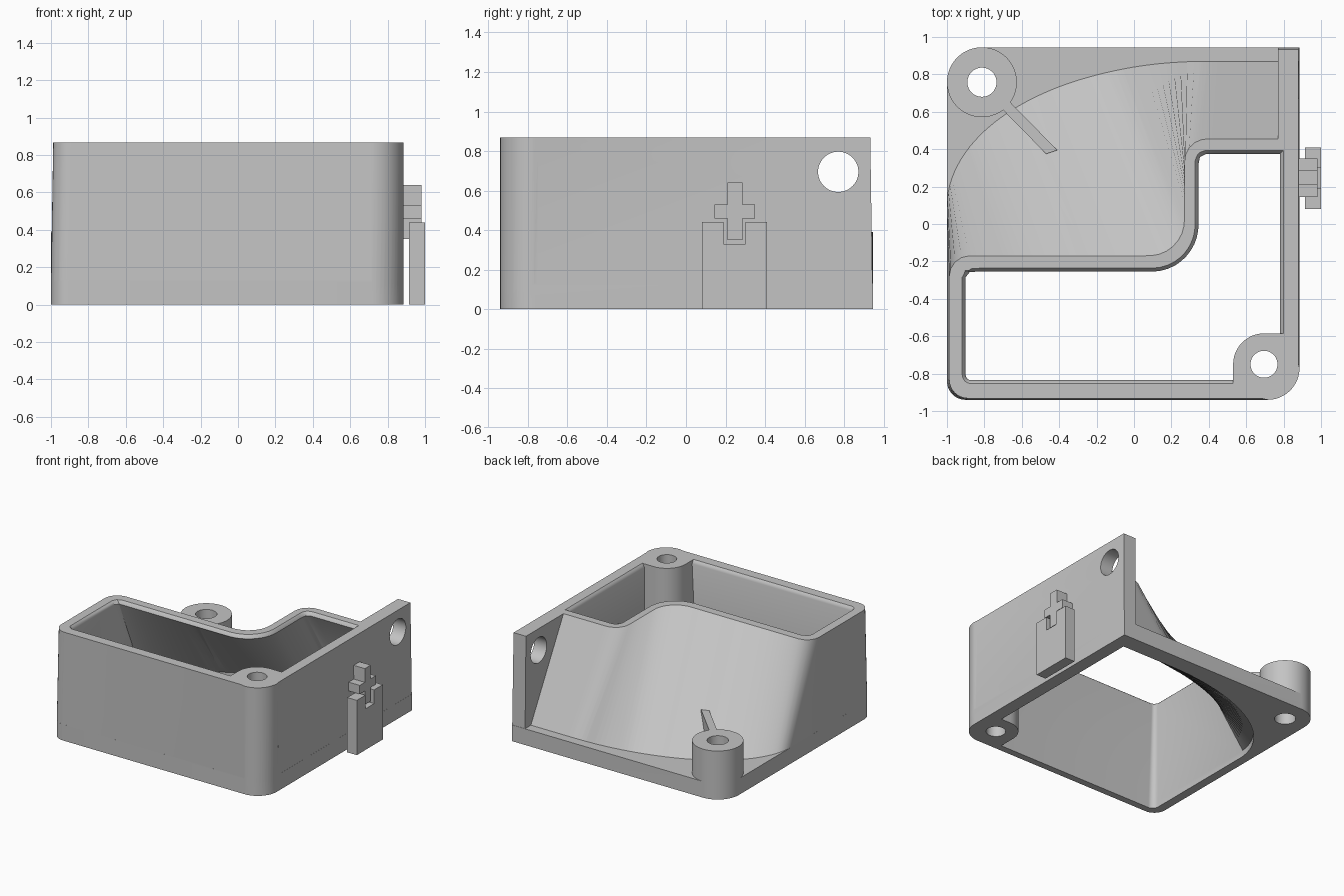
import bpy, bmesh, math
from mathutils import Vector

if "Cube" in bpy.data.objects:
    bpy.data.objects.remove(bpy.data.objects["Cube"])

grey = bpy.data.materials.new("plain grey")
grey.diffuse_color = (0.55, 0.55, 0.55, 1)
grey.use_nodes = True
grey.node_tree.nodes["Principled BSDF"].inputs["Base Color"].default_value = grey.diffuse_color


def make(name, rings):
    """Closed solid lofted through rings of equal point count (x, y, z)."""
    bm = bmesh.new()
    loops = [[bm.verts.new(p) for p in r] for r in rings]
    n = len(loops[0])
    for a, b in zip(loops, loops[1:]):
        for i in range(n):
            j = (i + 1) % n
            bm.faces.new((a[i], a[j], b[j], b[i]))
    bm.faces.new(loops[0][::-1])
    bm.faces.new(loops[-1])
    bmesh.ops.recalc_face_normals(bm, faces=bm.faces)
    me = bpy.data.meshes.new(name)
    bm.to_mesh(me)
    bm.free()
    me.materials.append(grey)
    ob = bpy.data.objects.new(name, me)
    bpy.context.collection.objects.link(ob)
    return ob


def at(pts, z):
    return [(x, y, z) for x, y in pts]


def prism(name, pts, z0, z1):
    return make(name, [at(pts, z0), at(pts, z1)])


def box(name, x0, x1, y0, y1, z0, z1):
    return prism(name, [(x0, y0), (x1, y0), (x1, y1), (x0, y1)], z0, z1)


def arc(cx, cy, r, a0, a1, n=12):
    return [(cx + r * math.cos(math.radians(a0 + (a1 - a0) * i / n)),
             cy + r * math.sin(math.radians(a0 + (a1 - a0) * i / n))) for i in range(n + 1)]


def cyl(name, x, y, r, z0, z1):
    return prism(name, arc(x, y, r, 0, 360, 48)[:-1], z0, z1)


def resample(pts, n=56):
    """Even spacing by length along an open path."""
    p = [Vector(q) for q in pts]
    d = [0]
    for a, b in zip(p, p[1:]):
        d.append(d[-1] + (b - a).length)
    out, k = [], 0
    for i in range(n + 1):
        t = d[-1] * i / n
        while k < len(p) - 2 and d[k + 1] < t:
            k += 1
        f = (t - d[k]) / (d[k + 1] - d[k])
        out.append(tuple(p[k].lerp(p[k + 1], f)))
    return out


def boolean(ob, other, op, keep=False):
    m = ob.modifiers.new(op, 'BOOLEAN')
    m.operation, m.solver, m.object = op, 'EXACT', other
    bpy.context.view_layer.objects.active = ob
    bpy.ops.object.modifier_apply(modifier=m.name)
    bpy.data.objects.remove(other)


def front_edge(x0, x1, y0, r_left, r_right):
    """Left front corner to right front corner."""
    return (arc(x0 + r_left, y0 + r_left, r_left, 180, 270, 8)
            + arc(x1 - r_right, y0 + r_right, r_right, 270, 360, 12))


def round_back(x0, y_start, x_mid, y1, x1):
    """Big quarter ellipse sweeping from the left side to the back edge."""
    w, h = x_mid - x0, y1 - y_start
    return resample([(x_mid + w * math.cos(t), y_start + h * math.sin(t))
                     for t in [math.pi * (1 - i / 80) for i in range(41)]] + [(x1, y1)])


def stepped_back(x0, y_low, x_step, y_high, x1, r_left, r_in, r_out):
    """L-shaped back edge of the outlet, left to right."""
    return resample(arc(x0 + r_left, y_low - r_left, r_left, 180, 90)
                    + arc(x_step - r_in, y_low + r_in, r_in, 270, 360)
                    + arc(x_step + r_out, y_high - r_out, r_out, 180, 90) + [(x1, y_high)])


# base plate
base = prism("duct_body", arc(-0.9, -0.84, 0.1, 180, 270) + arc(0.715, -0.77, 0.17, 270, 360)
             + [(0.885, 0.945)] + arc(-0.813, 0.758, 0.187, 90, 180), 0, 0.13)

# outer shell, lofted from the rounded inlet to the stepped outlet
low = front_edge(-1, 0.885, -0.94, 0.1, 0.17) + round_back(-1, 0.1, 0.33, 0.875, 0.83)[::-1]
top = (front_edge(-0.988, 0.88, -0.932, 0.1, 0.17)
       + stepped_back(-0.988, -0.17, 0.27, 0.455, 0.83, 0.11, 0.19, 0.12)[::-1])
boolean(base, make("shell", [at(low, 0.12), at(top, 0.868)]), 'UNION')

# full-height side wall
wall = [(0.77, -0.75), (0.885, -0.75), (0.885, 0.945), (0.77, 0.945)]
wall_top = [(0.77, -0.75), (0.88, -0.75), (0.88, 0.932), (0.77, 0.932)]
boolean(base, make("wall", [at(wall, 0), at(wall_top, 0.868)]), 'UNION')

# air passage, with a small flare at the outlet rim
low = front_edge(-0.93, 0.78, -0.885, 0.05, 0.05) + round_back(-0.93, 0.1, 0.33, 0.81, 0.78)[::-1]


def outlet(e):
    return (front_edge(-0.9 - e, 0.78 + e, -0.835 - e, 0.03 + e, 0.03 + e)
            + stepped_back(-0.9 - e, -0.255 + e, 0.345 - e, 0.375 + e, 0.78 + e,
                           0.03 + e, 0.25 - e, 0.04 + e)[::-1])


boolean(base, make("passage", [at(low, -0.01), at(low, 0.05), at(outlet(0), 0.84),
                               at(outlet(0.008), 0.857), at(outlet(0.03), 0.88)]), 'DIFFERENCE')

# screw column inside the front right corner
boolean(base, prism("column", [(0.53, -0.9), (0.715, -0.94)] + arc(0.715, -0.77, 0.17, 270, 360)
                    + [(0.84, -0.585)] + arc(0.695, -0.75, 0.165, 90, 180), 0, 0.868), 'UNION')

# screw boss on the back left corner, with its rib
boolean(base, cyl("boss", -0.813, 0.758, 0.187, 0, 0.39), 'UNION')
rib = prism("rib", [(-0.73, 0.64), (-0.47, 0.375), (-0.41, 0.395), (-0.69, 0.68)], 0.1, 0.39)
# keep the rib out of the air passage
boolean(rib, make("rib_trim", [at(low, -0.01), at(low, 0.05), at(outlet(0), 0.84)]), 'DIFFERENCE')
boolean(base, rib, 'UNION')

# screw holes and the round hole through the side wall
boolean(base, cyl("hole", -0.813, 0.758, 0.078, -0.1, 0.5), 'DIFFERENCE')
boolean(base, cyl("hole", 0.695, -0.75, 0.072, -0.1, 1), 'DIFFERENCE')
ring = arc(0.77, 0.695, 0.102, 0, 360, 48)[:-1]
boolean(base, make("hole", [[(x, y, z) for y, z in ring] for x in (0.7, 1.0)]), 'DIFFERENCE')

# cross-shaped peg on the side wall
cross = [(0.21, 0.35), (0.285, 0.35), (0.285, 0.46), (0.35, 0.46), (0.35, 0.53), (0.285, 0.53),
         (0.285, 0.64), (0.21, 0.64), (0.21, 0.53), (0.145, 0.53), (0.145, 0.46), (0.21, 0.46)]
make("cross_peg", [[(x, y, z) for y, z in cross] for x in (0.87, 0.98)])

# notched tab in front of the peg
tab = [(0.08, 0), (0.41, 0), (0.41, 0.44), (0.3, 0.44), (0.3, 0.33), (0.19, 0.33),
       (0.19, 0.44), (0.08, 0.44)]
make("notched_tab", [[(x, y, z) for y, z in tab] for x in (0.915, 1.0)])

# smooth curved walls, keep edges sharp
bpy.ops.object.select_all(action='DESELECT')
base.select_set(True)
bpy.context.view_layer.objects.active = base
bpy.ops.object.shade_smooth_by_angle(angle=math.radians(30))
